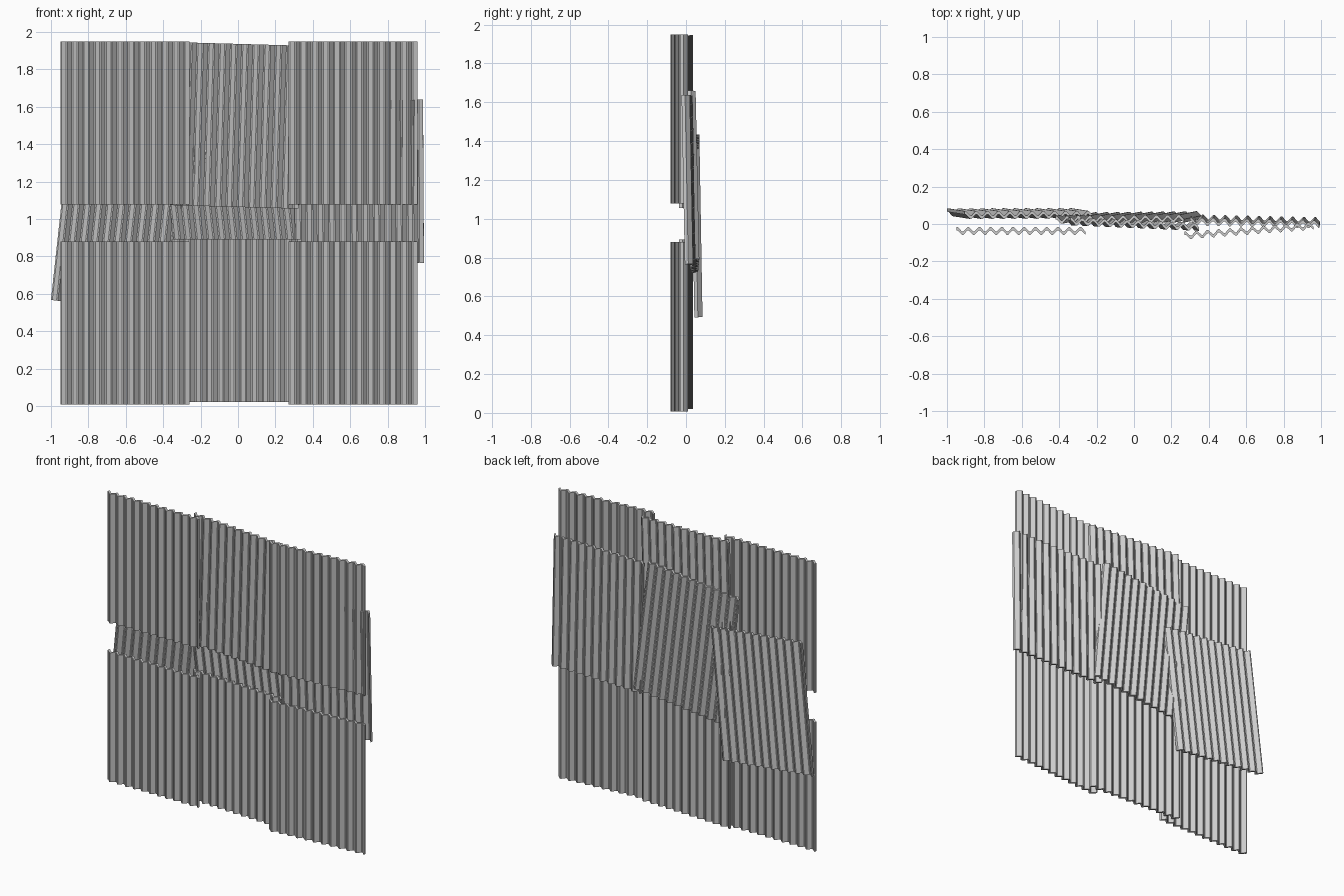
import bpy, bmesh
from math import radians, atan2
from mathutils import Matrix, Vector

if "Cube" in bpy.data.objects:
    bpy.data.objects.remove(bpy.data.objects["Cube"])

W, H = 0.69, 0.872            # sheet size
WAVES, AMP, THICK = 11.5, 0.012, 0.018


def corrugated_profile():
    """Closed outline of one corrugated sheet in x/y: narrow flats, sloped sides."""
    period = W / WAVES
    shape = [(0.0, 1), (0.12, 1), (0.5, -1), (0.62, -1)]
    line = []
    for i in range(int(WAVES) + 1):
        for t, s in shape:
            x = (i + t) * period
            if x < W:
                line.append((x - W / 2, s * AMP))
    line.append((W / 2, -AMP))
    front = [(x, y - THICK / 2) for x, y in line]
    back = [(x, y + THICK / 2) for x, y in reversed(line)]
    return front + back


def sheet(name, x, y, z, roll=0.0, swing=0.0, lean=0.0):
    """roll: clockwise tilt in degrees seen from the front;
    swing: y change from left to right end; lean: y change from bottom to top."""
    bm = bmesh.new()
    outline = corrugated_profile()
    low = [bm.verts.new((px, py, -H / 2)) for px, py in outline]
    high = [bm.verts.new((px, py, H / 2)) for px, py in outline]
    n = len(outline)
    for i in range(n):
        j = (i + 1) % n
        bm.faces.new((low[i], low[j], high[j], high[i]))
    # end strips, one quad per fold
    for i in range(n // 2 - 1):
        a, b, c, d = i, i + 1, n - 2 - i, n - 1 - i
        bm.faces.new((low[a], low[d], low[c], low[b]))
        bm.faces.new((high[a], high[b], high[c], high[d]))
    bmesh.ops.recalc_face_normals(bm, faces=bm.faces)
    me = bpy.data.meshes.new(name)
    bm.to_mesh(me)
    bm.free()
    ob = bpy.data.objects.new(name, me)
    bpy.context.collection.objects.link(ob)
    ob.matrix_world = (Matrix.Translation(Vector((x, y, z)))
                       @ Matrix.Rotation(atan2(swing, W), 4, 'Z')
                       @ Matrix.Rotation(-atan2(lean, H), 4, 'X')
                       @ Matrix.Rotation(radians(roll), 4, 'Y'))
    return ob


# front sheets, lower and upper rows
for row, z in (("lower", 0.444), ("upper", 1.514)):
    sheet(row + "_left_sheet", -0.605, -0.037, z)
    sheet(row + "_right_sheet", 0.615, -0.036, z, swing=0.052)
sheet("lower_middle_sheet", -0.005, 0.0, 0.456, swing=-0.03)
sheet("upper_middle_sheet", -0.008, 0.0, 1.50, roll=1.6, swing=-0.03)

# patch sheets behind the gap
sheet("back_left_sheet", -0.61, 0.056, 0.963, roll=6.2, lean=-0.015)
sheet("back_middle_sheet", -0.03, 0.035, 1.19, roll=-6.2, swing=0.008, lean=-0.018)
sheet("back_right_sheet", 0.647, 0.014, 1.20, roll=-0.3, swing=-0.015, lean=-0.017)
